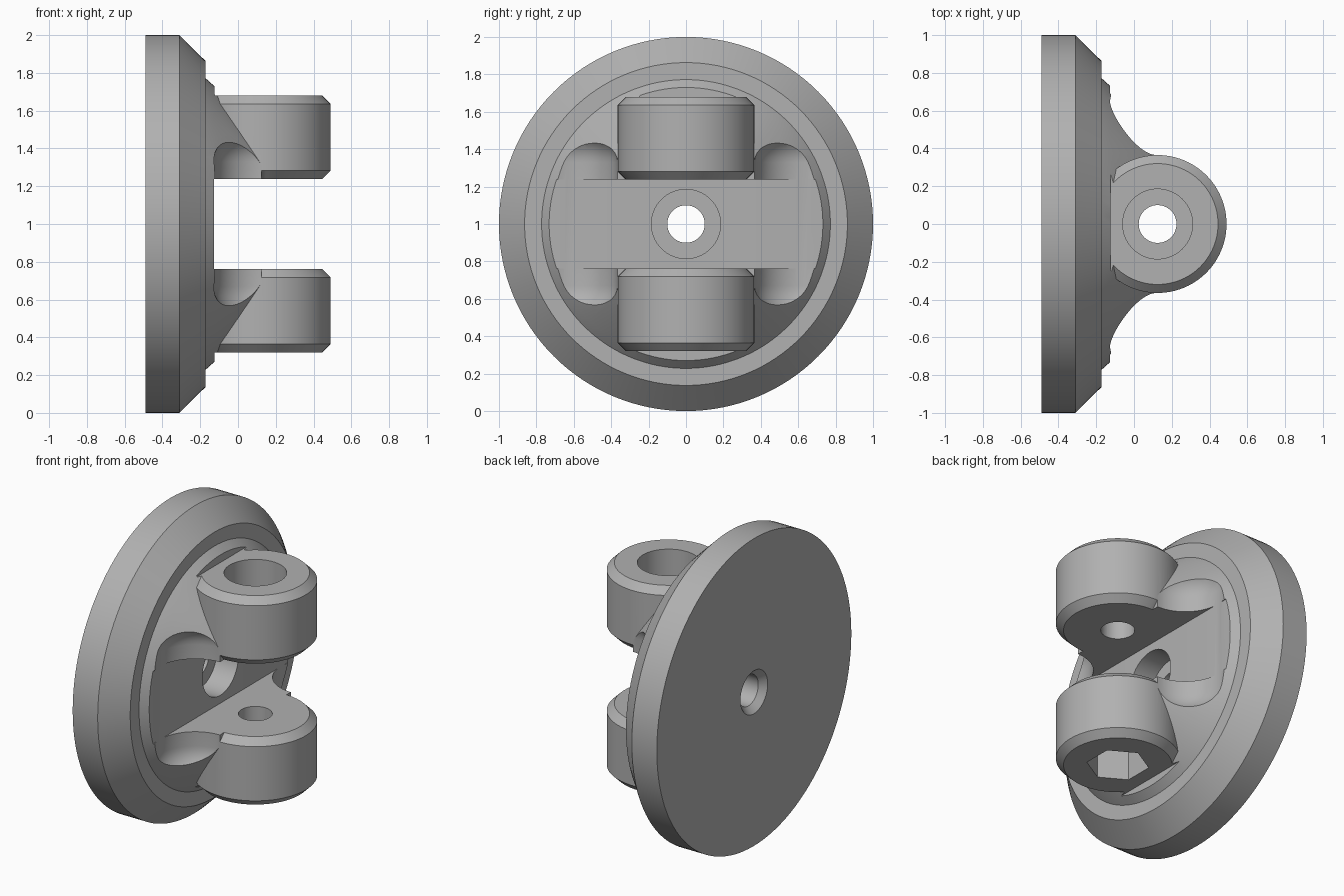
import bpy, bmesh, math
from mathutils import Matrix, Vector

cube = bpy.data.objects.get("Cube")
if cube:
    bpy.data.objects.remove(cube, do_unlink=True)

grey = bpy.data.materials.new("plain grey")
grey.use_nodes = True
GREY = (0.44, 0.44, 0.44, 1)
grey.diffuse_color = GREY
grey.node_tree.nodes["Principled BSDF"].inputs["Base Color"].default_value = GREY

UP = Matrix.Identity(4)
ALONG_X = Matrix.Rotation(math.pi / 2, 4, "Y")
PIN_X = 0.125          # axis of the two lugs
SLOT = 0.237           # half height of the gap
LUG_TOP = 0.68
LUG_R = 0.365
FLOOR = -0.127         # slot floor


def add_object(name, bm):
    bmesh.ops.recalc_face_normals(bm, faces=bm.faces)
    mesh = bpy.data.meshes.new(name)
    bm.to_mesh(mesh)
    bm.free()
    mesh.materials.append(grey)
    ob = bpy.data.objects.new(name, mesh)
    bpy.context.scene.collection.objects.link(ob)
    return ob


def lathe(name, profile, centre, axis=UP, sides=96, turn=0.0):
    """Closed solid from (radius, height) points spun about an axis."""
    bm = bmesh.new()
    place = Matrix.Translation(centre) @ axis
    rings = []
    for r, h in profile:
        ring = []
        for i in range(sides):
            a = turn + math.tau * i / sides
            ring.append(bm.verts.new(place @ Vector((r * math.cos(a), r * math.sin(a), h))))
        rings.append(ring)
    for low, high in zip(rings, rings[1:]):
        for i in range(sides):
            j = (i + 1) % sides
            bm.faces.new((low[i], low[j], high[j], high[i]))
    bm.faces.new(rings[0])
    bm.faces.new(rings[-1])
    return add_object(name, bm)


def box(name, low, high):
    bm = bmesh.new()
    bmesh.ops.create_cube(bm, size=1)
    low, high = Vector(low), Vector(high)
    for v in bm.verts:
        v.co = (low + high) / 2 + v.co * (high - low)
    return add_object(name, bm)


def combine(target, tool, operation):
    bpy.ops.object.select_all(action="DESELECT")
    bpy.context.view_layer.objects.active = target
    target.select_set(True)
    mod = target.modifiers.new(operation.lower(), "BOOLEAN")
    mod.operation = operation
    mod.solver = "EXACT"
    mod.object = tool
    bpy.ops.object.modifier_apply(modifier=mod.name)
    bpy.data.objects.remove(tool, do_unlink=True)


# Round flange with bevelled edge, raised rim and conical neck
body = lathe("yoke_flange",
             [(1, -0.49), (1, -0.31), (0.863, -0.172), (0.772, -0.172),
              (0.73, -0.125), (0.48, PIN_X)],
             (0, 0, 1), ALONG_X, sides=128)

# Rounded scoops on both sides of the neck
SCOOP_R, END, HALF = 0.254, 0.16, 0.49
arc = [(SCOOP_R - END + END * math.cos(t), HALF - END + END * math.sin(t))
       for t in (math.pi / 2 * k / 10 for k in range(11))]
scoop = [(r, -h) for r, h in reversed(arc)] + arc
for side in (-1, 1):
    cutter = lathe("scoop_cutter", scoop, (PIN_X, side * (LUG_R + SCOOP_R), 1))
    combine(body, cutter, "DIFFERENCE")

# Gap between the arms
combine(body, box("slot_cutter", (FLOOR, -1, 1 - SLOT), (1, 1, 1 + SLOT)), "DIFFERENCE")

for side in (-1, 1):
    # Flat clearance beyond each lug
    ends = sorted((1 + side * LUG_TOP, 1 + side * 1.2))
    combine(body, box("clearance_cutter", (-0.125, -1, ends[0]), (1, 1, ends[1])), "DIFFERENCE")
    # Chamfered lug
    c = 0.045
    lug = [(LUG_R - c, SLOT), (LUG_R, SLOT + c), (LUG_R, LUG_TOP - c), (LUG_R - c, LUG_TOP)]
    combine(body, lathe("lug", [(r, side * h) for r, h in lug], (PIN_X, 0, 1)), "UNION")

# Pin bore, round counterbore above and hexagonal nut pocket below
BORE, HEAD = 0.1, 0.185
combine(body, lathe("bore_cutter", [(BORE, -1), (BORE, 1)], (PIN_X, 0, 1), sides=48), "DIFFERENCE")
combine(body, lathe("head_cutter", [(HEAD, 0.46), (HEAD, 1)], (PIN_X, 0, 1), sides=64), "DIFFERENCE")
combine(body, lathe("nut_cutter", [(HEAD, -1), (HEAD, -0.48)], (PIN_X, 0, 1),
                    sides=6, turn=math.pi / 6), "DIFFERENCE")

# Mounting hole through the flange with counterbore and chamfered back
hole = [(0.16, -0.51), (0.14, -0.49), (BORE, -0.45), (BORE, -0.28), (HEAD, -0.28), (HEAD, 0)]
combine(body, lathe("mount_cutter", hole, (0, 0, 1), ALONG_X, sides=64), "DIFFERENCE")

# Smooth curved walls, keep machined edges crisp
bpy.ops.object.select_all(action="DESELECT")
bpy.context.view_layer.objects.active = body
body.select_set(True)
bpy.ops.object.shade_smooth_by_angle(angle=math.radians(25))
